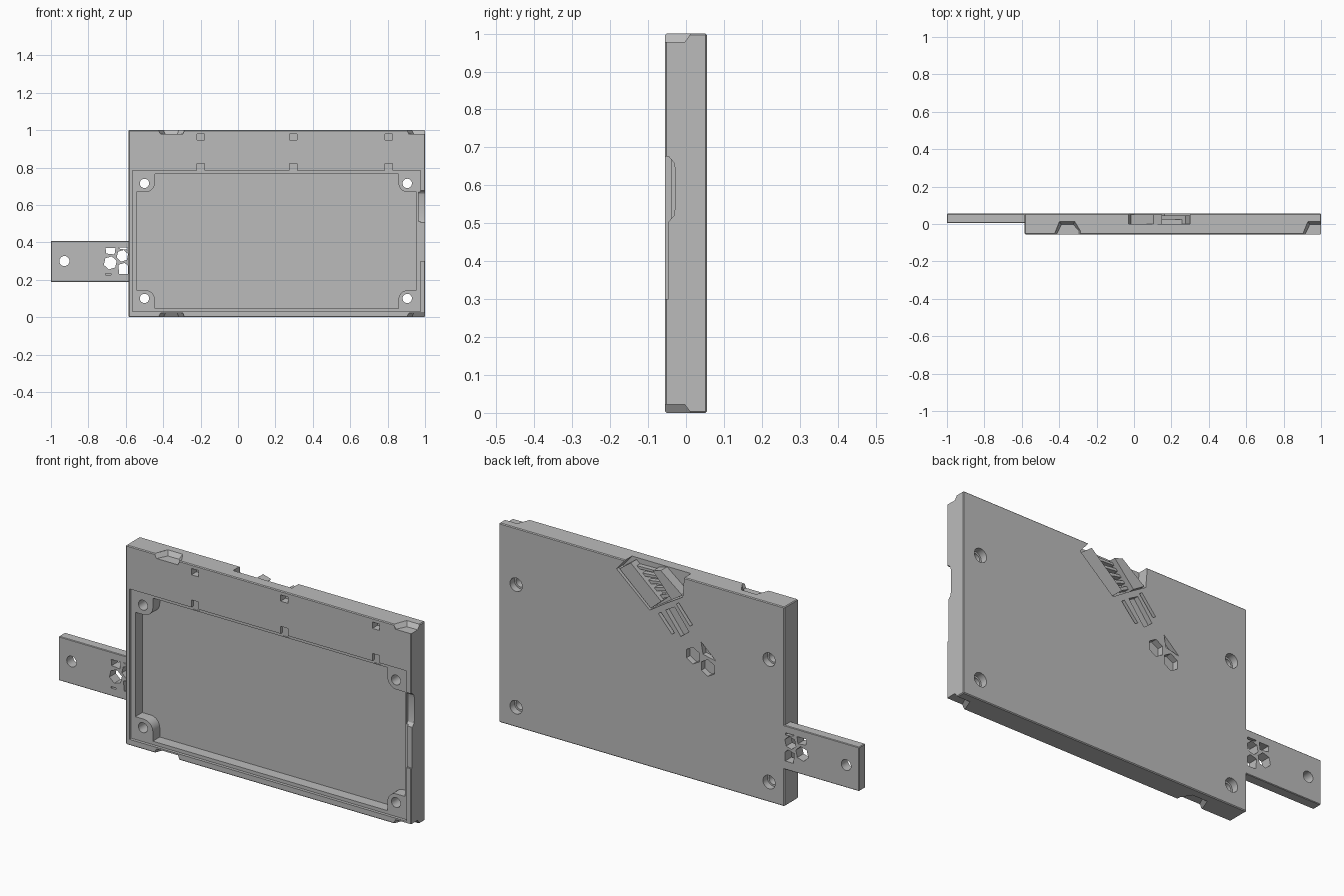
import bpy, bmesh, math
from mathutils import Vector

old = bpy.data.objects.get("Cube")
if old:
    bpy.data.objects.remove(old, do_unlink=True)

grey = bpy.data.materials.new("printed grey")
grey.use_nodes = True
grey.diffuse_color = (0.5, 0.5, 0.5, 1)
grey.node_tree.nodes["Principled BSDF"].inputs["Base Color"].default_value = (0.5, 0.5, 0.5, 1)

FRONT, BACK = -0.055, 0.055
LIP, FLOOR = -0.04, 0.015
OUT = 0.02                      # how far cutters overshoot a surface


def prism(name, pts, lo, hi, axis="y", end=None, bevel=0):
    """Extrude an outline along an axis, optionally to a second outline."""
    place = {"x": lambda p, h: (h, p[0], p[1]),
             "y": lambda p, h: (p[0], h, p[1]),
             "z": lambda p, h: (p[0], p[1], h)}[axis]
    bm = bmesh.new()
    a = [bm.verts.new(place(p, lo)) for p in pts]
    b = [bm.verts.new(place(p, hi)) for p in (end or pts)]
    bm.faces.new(a)
    bm.faces.new(b[::-1])
    n = len(a)
    for i in range(n):
        j = (i + 1) % n
        bm.faces.new((a[i], b[i], b[j], a[j]))
    bmesh.ops.recalc_face_normals(bm, faces=bm.faces)
    if bevel:
        bmesh.ops.bevel(bm, geom=bm.edges[:], offset=bevel, segments=1, affect="EDGES")
    mesh = bpy.data.meshes.new(name)
    bm.to_mesh(mesh)
    bm.free()
    mesh.materials.append(grey)
    ob = bpy.data.objects.new(name, mesh)
    bpy.context.collection.objects.link(ob)
    return ob


def rect(x0, x1, z0, z1):
    return [(x0, z0), (x1, z0), (x1, z1), (x0, z1)]


def ngon(x, z, r, n, turn=0.0):
    return [(x + r * math.cos(turn + math.tau * i / n),
             z + r * math.sin(turn + math.tau * i / n)) for i in range(n)]


def cut(target, pts, lo, hi, axis="y", end=None):
    cutter = prism("cutter", pts, lo, hi, axis, end)
    cutter.hide_render = True
    mod = target.modifiers.new("cut", "BOOLEAN")
    mod.operation, mod.solver, mod.object = "DIFFERENCE", "EXACT", cutter
    bpy.ops.object.select_all(action="DESELECT")
    bpy.context.view_layer.objects.active = target
    target.select_set(True)
    bpy.ops.object.modifier_apply(modifier=mod.name)
    bpy.data.objects.remove(cutter, do_unlink=True)


def pocket_outline(x0, x1, z0, z1, post=0.097, r=0.05):
    """Rectangle with a round-nosed square post left standing in each corner."""
    cx, cz, hw, hh = (x0 + x1) / 2, (z0 + z1) / 2, (x1 - x0) / 2, (z1 - z0) / 2
    pts = []
    for sx, sz in ((1, 1), (-1, 1), (-1, -1), (1, -1)):
        corner = [(hw, hh - post)]
        for i in range(9):
            t = math.radians(270 - 90 * i / 8)
            corner.append((hw - post + r + r * math.cos(t), hh - post + r + r * math.sin(t)))
        corner.append((hw - post, hh))
        if sx * sz < 0:
            corner.reverse()
        pts += [(cx + sx * x, cz + sz * z) for x, z in corner]
    return pts


# Main case with lipped recess and pocket
case = prism("case", rect(-0.585, 1, 0, 1), FRONT, BACK, bevel=0.004)
cut(case, rect(-0.565, 0.975, 0.03, 0.785), FRONT - OUT, LIP)
cut(case, pocket_outline(-0.542, 0.955, 0.047, 0.765), LIP - OUT, FLOOR)

# Screw holes through the posts, wider at the back
for x in (-0.5, 0.905):
    for z in (0.1, 0.715):
        cut(case, ngon(x, z, 0.025, 24), FRONT - OUT, BACK + OUT)
        cut(case, ngon(x, z, 0.034, 24), 0.02, BACK + OUT)

# Clip sockets above the recess
for x in (-0.2, 0.295, 0.805):
    cut(case, rect(x - 0.02, x + 0.02, 0.948, 0.98), FRONT - OUT, -0.015)
    cut(case, rect(x - 0.02, x + 0.02, 0.77, 0.822), FRONT - OUT, LIP + 0.002)

# Tapered latch notches on the top and bottom edges
for x0, x1 in ((-0.435, -0.285), (0.893, 1.06)):
    wide = [(x0, FRONT - OUT), (x1, FRONT - OUT), (x1, -0.035), (x1 - 0.03, 0.015), (x0 + 0.035, 0.015)]
    deep = [(x0 + 0.012, FRONT - OUT), (x1 - 0.01, FRONT - OUT), (x1 - 0.01, -0.035),
            (x1 - 0.04, -0.003), (x0 + 0.047, -0.003)]
    if x1 > 1:
        wide = [(min(x + 0.06, 1.06) if x > 1 else x, y) for x, y in wide]
    cut(case, wide, 1.003, 0.978, "z", deep)
    cut(case, wide, -0.003, 0.022, "z", deep)

# Cable openings in the left rim
opening = [(FRONT - OUT, 0.5), (-0.045, 0.505), (-0.032, 0.52), (-0.028, 0.545),
           (-0.028, 0.64), (-0.032, 0.66), (-0.045, 0.675), (FRONT - OUT, 0.68)]
cut(case, opening, 0.965, 1 + OUT, "x")
cut(case, rect(FRONT - OUT, -0.046, 0.3, 0.51), 0.962, 1 + OUT, "x")

# Diagonal bay open to the top edge at the back
cut(case, [(0.30, 1.02), (0.30, 1), (0.347, 0.944), (0.163, 0.786), (0.08, 0.84),
           (-0.02, 0.9), (-0.03, 1.02)], 0.0, BACK + OUT)

# Bars and cross ribs standing in the bay
outer_bar = prism("bay_outer_bar", [(0.337, 0.944), (0.163, 0.792), (0.106, 0.842), (0.275, 0.99)], -0.005, 0.046)
inner_bar = prism("bay_inner_bar", [(0.15, 0.985), (0.105, 0.998), (-0.015, 0.905), (0.045, 0.868)], -0.005, 0.05)
a0, a1 = Vector((0.28, 0.985)), Vector((0.10, 0.835))
b0, b1 = Vector((0.15, 0.985)), Vector((0.045, 0.868))
for i in range(5):
    t = 0.08 + 0.19 * i
    ends = [a0.lerp(a1, t), b0.lerp(b1, t), b0.lerp(b1, t + 0.09), a0.lerp(a1, t + 0.09)]
    prism("bay_rib", [tuple(p) for p in ends], -0.005, 0.025)

# Slots, slanted pocket and honeycomb pockets on the back
for slot in ([(0.115, 0.782), (0.10, 0.792), (0.025, 0.708), (0.04, 0.698)],
             [(0.015, 0.855), (0.002, 0.866), (-0.075, 0.775), (-0.06, 0.765)],
             [(0.075, 0.81), (0.025, 0.838), (-0.055, 0.735), (-0.01, 0.70)],
             [(-0.122, 0.703), (-0.205, 0.628), (-0.133, 0.644)]):
    cut(case, slot, 0.03, BACK + OUT)
for x, z in ((-0.077, 0.622), (-0.16, 0.582)):
    cut(case, ngon(x, z, 0.042, 6, math.pi / 6), 0.025, BACK + OUT)

# Mounting arm with a screw hole and honeycomb cut-outs
arm = prism("mounting_arm", rect(-1, -0.575, 0.187, 0.408), 0.005, BACK, bevel=0.003)
cut(arm, ngon(-0.928, 0.3, 0.027, 24), -OUT, BACK + OUT)
for cell in (ngon(-0.683, 0.29, 0.036, 6, 0.3),
             ngon(-0.618, 0.328, 0.032, 6, 0.3),
             [(-0.708, 0.37), (-0.655, 0.37), (-0.66, 0.335), (-0.705, 0.34)],
             [(-0.64, 0.372), (-0.59, 0.372), (-0.59, 0.36), (-0.63, 0.365)],
             [(-0.64, 0.28), (-0.605, 0.29), (-0.589, 0.275), (-0.589, 0.23), (-0.635, 0.23)]):
    cut(arm, cell, -OUT, BACK + OUT)
cut(arm, rect(-0.708, -0.68, 0.226, 0.234), -OUT, 0.02)

# Smooth the round holes while keeping edges crisp
for ob in (case, arm):
    bpy.ops.object.select_all(action="DESELECT")
    ob.select_set(True)
    bpy.context.view_layer.objects.active = ob
    bpy.ops.object.shade_smooth_by_angle(angle=math.radians(25))
